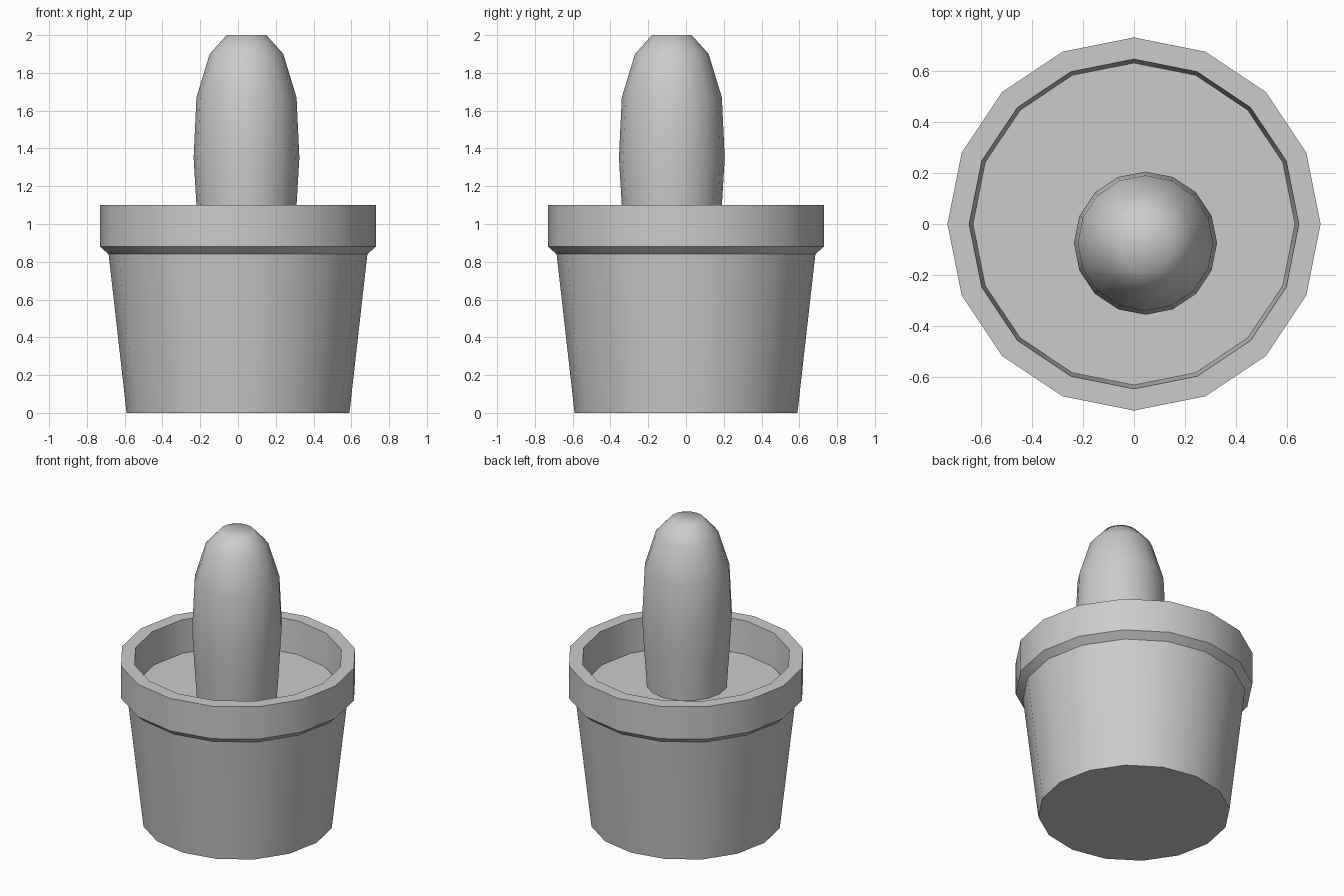
import bpy, bmesh, math

if "Cube" in bpy.data.objects:
    bpy.data.objects.remove(bpy.data.objects["Cube"])

SIDES = 16


def lathe(name, rings, center=(0, 0), cap_start=False, cap_end=False, angle=50):
    """Skin a stack of rings; each is (radius, z) or (radius, z, cx, cy)."""
    bm = bmesh.new()
    loops = []
    for r, z, *c in rings:
        cx, cy = c or center
        loops.append([bm.verts.new((cx + r * math.cos(2 * math.pi * i / SIDES),
                                    cy + r * math.sin(2 * math.pi * i / SIDES), z))
                      for i in range(SIDES)])
    for a, b in zip(loops, loops[1:]):
        for i in range(SIDES):
            j = (i + 1) % SIDES
            bm.faces.new((a[i], a[j], b[j], b[i]))
    if cap_start:
        bm.faces.new(loops[0][::-1])
    if cap_end:
        bm.faces.new(loops[-1])
    mesh = bpy.data.meshes.new(name)
    bm.to_mesh(mesh)
    bm.free()
    obj = bpy.data.objects.new(name, mesh)
    bpy.context.collection.objects.link(obj)
    bpy.ops.object.select_all(action='DESELECT')
    obj.select_set(True)
    bpy.context.view_layer.objects.active = obj
    bpy.ops.object.shade_smooth_by_angle(angle=math.radians(angle))
    return obj


PLANT = (0.045, -0.075)
SOIL_Z = 0.88

# Tapered pot with a thick, chamfered rim and an inner wall
lathe("pot", [(0.59, 0), (0.685, 0.84), (0.73, 0.88), (0.73, 1.10),
              (0.645, 1.10), (0.63, SOIL_Z)], cap_start=True, angle=40)

# Soil surface running from the inner wall to the plant base
lathe("soil", [(0.63, SOIL_Z, 0, 0), (0.25, SOIL_Z, *PLANT)])

# Off-centre rounded cactus column
lathe("cactus", [(0.25, SOIL_Z), (0.265, 1.10), (0.28, 1.35), (0.265, 1.67),
                 (0.195, 1.90), (0.105, 2.00)], center=PLANT, cap_end=True, angle=60)
